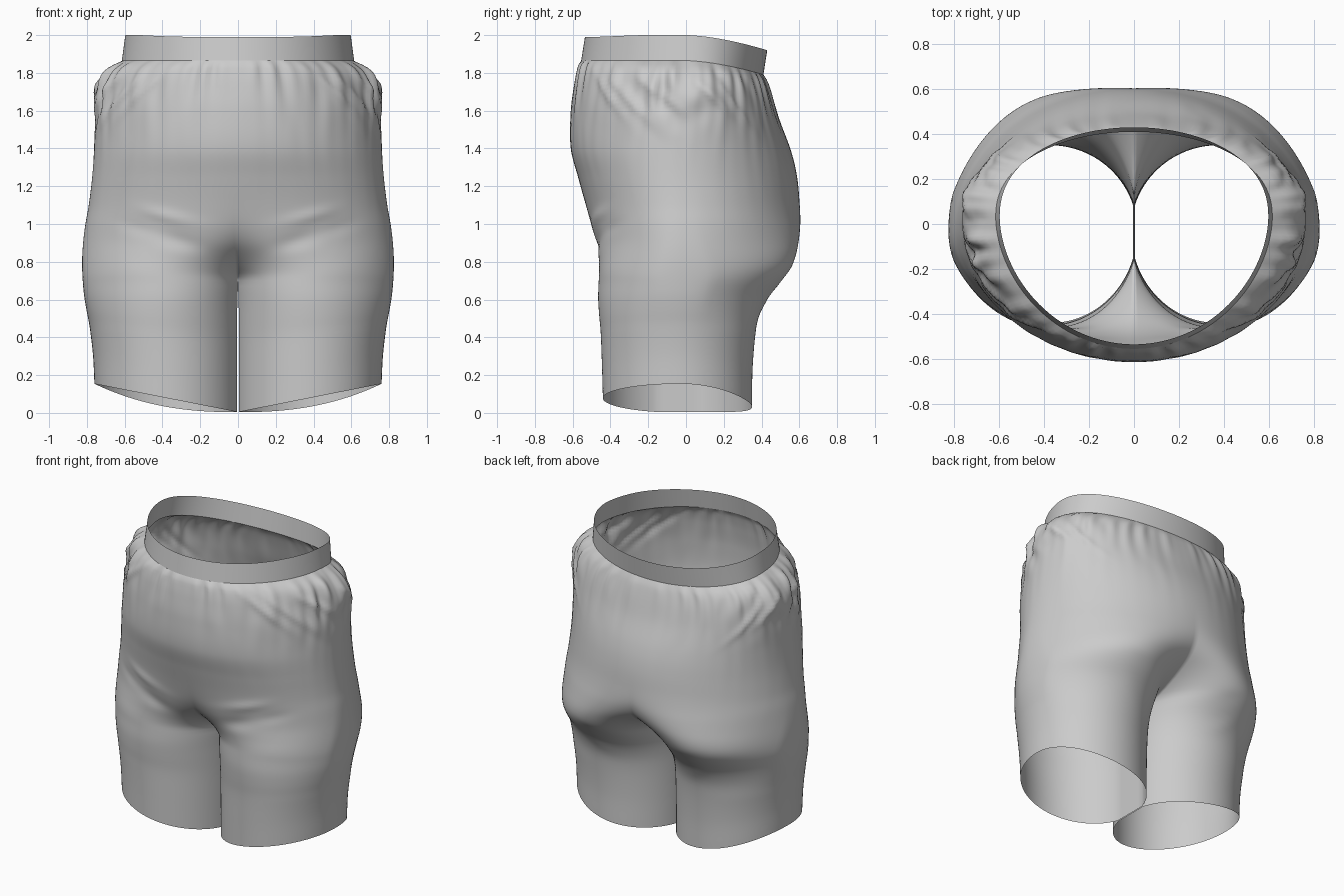
import bpy, bmesh, math
from mathutils import Vector, noise

if "Cube" in bpy.data.objects:
    bpy.data.objects.remove(bpy.data.objects["Cube"])

# height, half width, front y, back y, torso share (1 = one trunk, 0 = separate legs)
ROWS = [
    (0.00, 0.760, -0.44, 0.35, 0), (0.20, 0.768, -0.445, 0.352, 0),
    (0.40, 0.787, -0.452, 0.367, 0), (0.50, 0.802, -0.46, 0.385, 0),
    (0.60, 0.815, -0.465, 0.43, 0), (0.70, 0.822, -0.462, 0.51, 0),
    (0.76, 0.825, -0.46, 0.552, 0.33), (0.82, 0.825, -0.462, 0.577, 0.58),
    (0.90, 0.820, -0.475, 0.595, 0.80), (1.00, 0.808, -0.502, 0.605, 0.93),
    (1.10, 0.790, -0.53, 0.602, 0.98), (1.25, 0.772, -0.572, 0.588, 1),
    (1.40, 0.762, -0.61, 0.555, 1), (1.60, 0.755, -0.61, 0.498, 1),
    (1.74, 0.735, -0.592, 0.462, 1), (1.81, 0.700, -0.578, 0.44, 1),
    (1.845, 0.655, -0.568, 0.425, 1), (1.865, 0.615, -0.555, 0.41, 1),
]
CROTCH, WAIST, Y0, PHI = 0.70, 1.865, -0.03, 0.30
M, K = 120, 6            # columns round the outside, columns on the inner leg

# soft diagonal folds: t, height, slope, length, width, depth
FOLDS = [
    (0.50, 1.04, 0.25, 0.26, 0.030, 0.010), (0.42, 0.91, 0.30, 0.22, 0.045, -0.012),
    (0.75, 0.98, 0.20, 0.22, 0.035, -0.006), (2.55, 0.70, -0.20, 0.30, 0.040, -0.006),
    (2.45, 0.58, -0.35, 0.30, 0.035, 0.005), (0.75, 1.70, -0.9, 0.34, 0.022, 0.014),
    (1.00, 1.66, -0.8, 0.38, 0.024, 0.016), (1.25, 1.70, -0.6, 0.34, 0.022, 0.014),
    (1.75, 1.70, -0.6, 0.32, 0.025, 0.016), (2.05, 1.66, -0.9, 0.36, 0.022, 0.014),
]


def smooth(a, b, v):
    v = max(0.0, min(1.0, (v - a) / (b - a)))
    return v * v * (3 - 2 * v)


def section(h):
    """Catmull-Rom lookup of the profile table."""
    i = max(k for k in range(len(ROWS) - 1) if ROWS[k][0] <= h + 1e-9)
    r0, r1, r2, r3 = (ROWS[max(0, min(len(ROWS) - 1, k))] for k in (i - 1, i, i + 1, i + 2))
    d = r2[0] - r1[0]
    u = (h - r1[0]) / d
    out = []
    for c in range(1, 5):
        m1 = (r2[c] - r0[c]) / (r2[0] - r0[0]) * d
        m2 = (r3[c] - r1[c]) / (r3[0] - r1[0]) * d
        out.append((2*u**3 - 3*u*u + 1)*r1[c] + (u**3 - 2*u*u + u)*m1
                   + (3*u*u - 2*u**3)*r2[c] + (u**3 - u*u)*m2)
    w, f, b, s = out
    return w, f, b, (max(0.0, min(1.0, s)) if h > CROTCH + 1e-6 else 0.0)


def trunk(t, w, f, b, k):
    """Half outline; k = 1 gives the waist shape: flat back, tapered front."""
    c, y0 = math.cos(t), Y0 + 0.06 * k
    y = y0 + (f - y0) * c ** (1 + 0.1 * k) if c > 0 else y0 + (b - y0) * (-c) ** (1 - 0.12 * k)
    return w * math.sin(t), y


def leg(t, w, f, b, gap, skew):
    u = t / math.pi
    a = PHI + (2 * math.pi - 2 * PHI) * (u + 0.03 * math.sin(4 * math.pi * u))
    c0 = math.cos(PHI)
    x = gap + (w - gap) * (c0 - math.cos(a)) / (c0 + 1)
    s = math.sin(a)
    # front and back peaks sit towards the middle
    x -= skew * max(0, abs(s) - math.sin(PHI)) * (x / w) ** 0.5 * (1 if s < 0 else 0.7)
    return x, Y0 + ((f - Y0) * s if s > 0 else (b - Y0) * -s)


def tilt(h, y):
    """Waist drops towards the back."""
    return -0.08 * smooth(1.3, 1.86, h) * (max(0.0, y) / 0.43) ** 1.6


def wrinkle(t, h):
    d = WAIST - h
    n = noise.noise(Vector((t * 3, h * 2.5, 1.7)))
    side = math.exp(-((t - 1.5) / 0.6) ** 2)
    edge = 1 - math.exp(-d / 0.025)
    gather = math.sin(27 * t + 4 * n) + 0.6 * math.sin(46 * t + 2)
    r = 0.010 * edge * math.exp(-d / 0.17) * gather
    puff = math.sin(13 * t + 18 * h + 5 * n) + 0.6 * noise.noise(Vector((t * 6, h * 8, 4)))
    r += 0.015 * side * edge * smooth(1.42, 1.70, h) * puff
    for t0, h0, k, length, width, depth in FOLDS:
        u, v = (t - t0) * 0.65, h - h0
        q = math.hypot(1, k)
        along, across = (u + k * v) / q, (v - k * u) / q
        r += edge * depth * math.exp(-(along / (length * 0.5)) ** 2 - (across / width) ** 2)
    return r * smooth(0, 0.2, t) * smooth(0, 0.2, math.pi - t)


def shorts_ring(h):
    w, f, b, s = section(h)
    gap = 0.004 * smooth(0, 0.15, CROTCH - h)
    skew = 0.09 * smooth(0.35, 0.75, h)
    k = smooth(1.2, 1.8, h)
    ts = [math.pi * j / M for j in range(M + 1)]
    pts = []
    for t in ts:
        (ax, ay), (bx, by) = trunk(t, w, f, b, k), leg(t, w, f, b, gap, skew)
        m = s ** (1 + 0.8 * math.sin(t))     # outer thigh blends more gently
        pts.append((ax * m + bx * (1 - m), ay * m + by * (1 - m)))
    lo, hi = min(p[1] for p in pts), max(p[1] for p in pts)
    ring = []
    for t, (x, y) in zip(ts, pts):
        # stretch the ring to the wanted depth, mostly near its front and back
        top, want = (lo - Y0, f - Y0) if y < Y0 else (hi - Y0, b - Y0)
        y = Y0 + (y - Y0) * (1 + (want / top - 1) * ((y - Y0) / top) ** 2)
        r = wrinkle(t, h)
        x, y = x + r * math.sin(t), y - r * math.cos(t)
        ring.append(Vector((x, y, h + tilt(h, y))))
    if h <= CROTCH + 1e-6:      # straight inner leg closes the loop
        p, q = ring[-1], ring[0]
        ring += [p.lerp(q, i / K) for i in range(1, K)]
        for v in ring:          # hem rises at the outside of the leg
            out = max(0.0, min(1.0, v.x / w))
            m = smooth(-0.1, 0.1, v.y - Y0)
            v.z += (0.004 + 0.15 * out ** (1.0 + 1.4 * m)) * (1 - h / CROTCH)
    return ring


def finish(name, rings, closed):
    bm = bmesh.new()
    rows = [[bm.verts.new(p) for p in r] for r in rings]
    for a, b, loop in zip(rows, rows[1:], closed):
        n = len(a) if loop else M
        for j in range(n):
            k = (j + 1) % len(a)
            bm.faces.new((a[j], a[k], b[k], b[j]))
    for v in bm.verts:
        if abs(v.co.x) < 1e-4:
            v.co.x = 0
    me = bpy.data.meshes.new(name)
    bm.to_mesh(me)
    bm.free()
    ob = bpy.data.objects.new(name, me)
    bpy.context.collection.objects.link(ob)
    mod = ob.modifiers.new("Mirror", 'MIRROR')
    mod.merge_threshold = 0.0005
    bpy.context.view_layer.objects.active = ob
    ob.select_set(True)
    bpy.ops.object.shade_smooth_by_angle(angle=math.radians(60))
    ob.select_set(False)
    return ob


# shorts body: legs closed below the crotch, open half rings above it
heights = [CROTCH * i / 24 for i in range(25)]
heights += [CROTCH + (WAIST - CROTCH) * i / 58 for i in range(1, 59)]
finish("shorts_body", [shorts_ring(h) for h in heights], [h < CROTCH - 1e-6 for h in heights])

# waistband
band = []
for i in range(4):
    u = i / 3
    h = WAIST + (2.0 - WAIST) * u
    ring = []
    for j in range(M + 1):
        x, y = trunk(math.pi * j / M, 0.615 - 0.018 * u, -0.555 + 0.02 * u, 0.41 + 0.02 * u, 1)
        ring.append(Vector((x, y, h + tilt(h, y) - 0.01 * u * smooth(0.2, 0.53, -y))))
    band.append(ring)
finish("waistband", band, [False] * 4)
